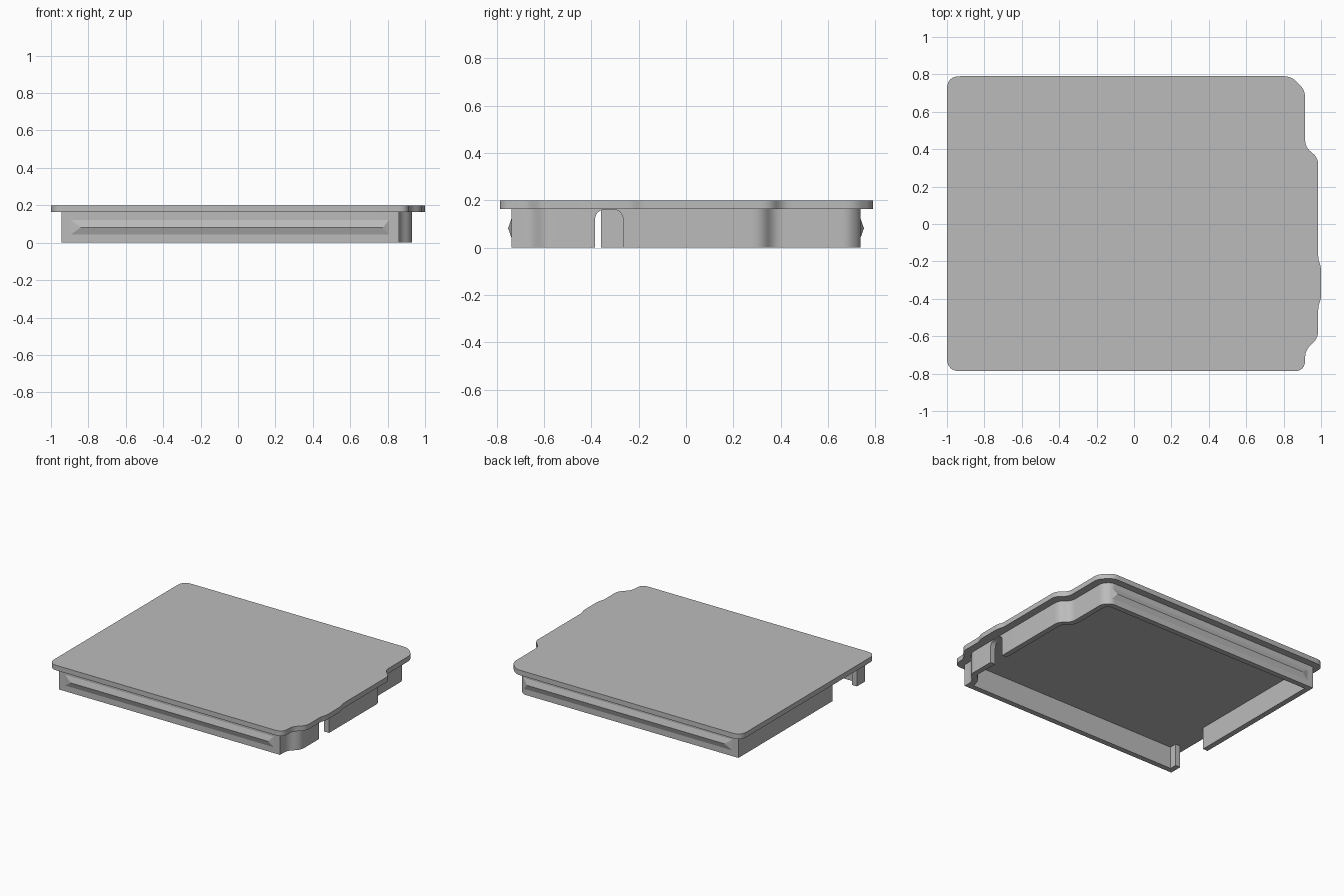
import bpy, bmesh
from mathutils import Vector

if "Cube" in bpy.data.objects:
    bpy.data.objects.remove(bpy.data.objects["Cube"], do_unlink=True)

grey = bpy.data.materials.new("plain_grey")
grey.use_nodes = True
grey.diffuse_color = (0.5, 0.5, 0.5, 1)
grey.node_tree.nodes["Principled BSDF"].inputs["Base Color"].default_value = grey.diffuse_color

RIM, TOP = 0.163, 0.2      # underside and top of the cover plate


def rounded(corners, closed=True, steps=6):
    """Path through (x, y, r) corners, each softened over a tangent length r."""
    path, n = [], len(corners)
    for i, (x, y, r) in enumerate(corners):
        p = Vector((x, y))
        if r == 0 or (not closed and i in (0, n - 1)):
            path.append(p)
            continue
        a = p + (Vector(corners[i - 1][:2]) - p).normalized() * r
        b = p + (Vector(corners[(i + 1) % n][:2]) - p).normalized() * r
        for k in range(steps + 1):
            t = k / steps
            path.append(a * (1 - t) ** 2 + p * 2 * t * (1 - t) + b * t * t)
    return path


def make(name, bm):
    mesh = bpy.data.meshes.new(name)
    bm.to_mesh(mesh)
    bm.free()
    mesh.materials.append(grey)
    obj = bpy.data.objects.new(name, mesh)
    bpy.context.collection.objects.link(obj)
    return obj


def activate(obj):
    bpy.ops.object.select_all(action='DESELECT')
    obj.select_set(True)
    bpy.context.view_layer.objects.active = obj


def smooth(obj):
    activate(obj)
    bpy.ops.object.shade_smooth_by_angle(angle=0.6)


def prism(name, points, direction):
    bm = bmesh.new()
    face = bm.faces.new([bm.verts.new(p) for p in points])
    new = bmesh.ops.extrude_face_region(bm, geom=[face])["geom"]
    bmesh.ops.translate(bm, vec=direction,
                        verts=[v for v in new if isinstance(v, bmesh.types.BMVert)])
    bmesh.ops.recalc_face_normals(bm, faces=bm.faces)
    return make(name, bm)


# Cover plate with the stepped right edge
plate_outline = rounded([
    (-1, -0.787, 0.07), (0.915, -0.787, 0.06), (0.915, -0.675, 0.04),
    (0.985, -0.61, 0.04), (0.985, -0.44, 0.02), (1, -0.40, 0.02),
    (1, -0.23, 0.02), (0.985, -0.19, 0.02), (0.985, 0.355, 0.04),
    (0.915, 0.41, 0.04), (0.915, 0.715, 0.04), (0.84, 0.79, 0.04),
    (-1, 0.79, 0.07)])
smooth(prism("cover_plate", [(p.x, p.y, RIM) for p in plate_outline], (0, 0, TOP - RIM)))

# Skirt wall: one open strip, leaving a gap in the left-hand run
skirt_path = rounded([
    (-0.945, -0.645, 0), (-0.945, -0.738, 0), (0.86, -0.738, 0),
    (0.86, -0.655, 0.04), (0.93, -0.595, 0.04), (0.93, 0.32, 0.04),
    (0.86, 0.375, 0.04), (0.86, 0.69, 0.03), (0.815, 0.738, 0.03),
    (-0.945, 0.738, 0), (-0.945, -0.36, 0)], closed=False)
bm = bmesh.new()
low = [bm.verts.new((p.x, p.y, 0)) for p in skirt_path]
high = [bm.verts.new((p.x, p.y, RIM)) for p in skirt_path]
for i in range(len(low) - 1):
    bm.faces.new((low[i], low[i + 1], high[i + 1], high[i]))
skirt = make("skirt_wall", bm)
shell = skirt.modifiers.new("thickness", 'SOLIDIFY')
shell.thickness = 0.04
shell.offset = -1
shell.use_even_offset = True

# Arched notch through the right wall
arch = rounded([(-0.385, -0.1, 0), (-0.385, RIM - 0.001, 0.05),
                (-0.265, RIM - 0.001, 0.05), (-0.265, -0.1, 0)])
cutter = prism("notch_cutter", [(0.8, p.x, p.y) for p in arch], (0.25, 0, 0))
cutter.hide_render = True
notch = skirt.modifiers.new("notch", 'BOOLEAN')
notch.object = cutter
notch.operation = 'DIFFERENCE'
notch.solver = 'EXACT'
activate(skirt)
for name in ("thickness", "notch"):
    bpy.ops.object.modifier_apply(modifier=name)
bpy.data.objects.remove(cutter, do_unlink=True)
smooth(skirt)

# Tapered snap ridges along front and back
for name, side in (("front_snap_ridge", -1), ("back_snap_ridge", 1)):
    bm = bmesh.new()
    base = [bm.verts.new((x, side * 0.737, z)) for x, z in
            ((-0.9, 0.04), (0.81, 0.04), (0.81, 0.125), (-0.9, 0.125))]
    tips = [bm.verts.new((x, side * 0.752, 0.082)) for x in (-0.84, 0.775)]
    bm.faces.new(base)
    bm.faces.new((base[0], base[1], tips[1], tips[0]))
    bm.faces.new((base[2], base[3], tips[0], tips[1]))
    bm.faces.new((base[1], base[2], tips[1]))
    bm.faces.new((base[3], base[0], tips[0]))
    bmesh.ops.recalc_face_normals(bm, faces=bm.faces)
    make(name, bm)
